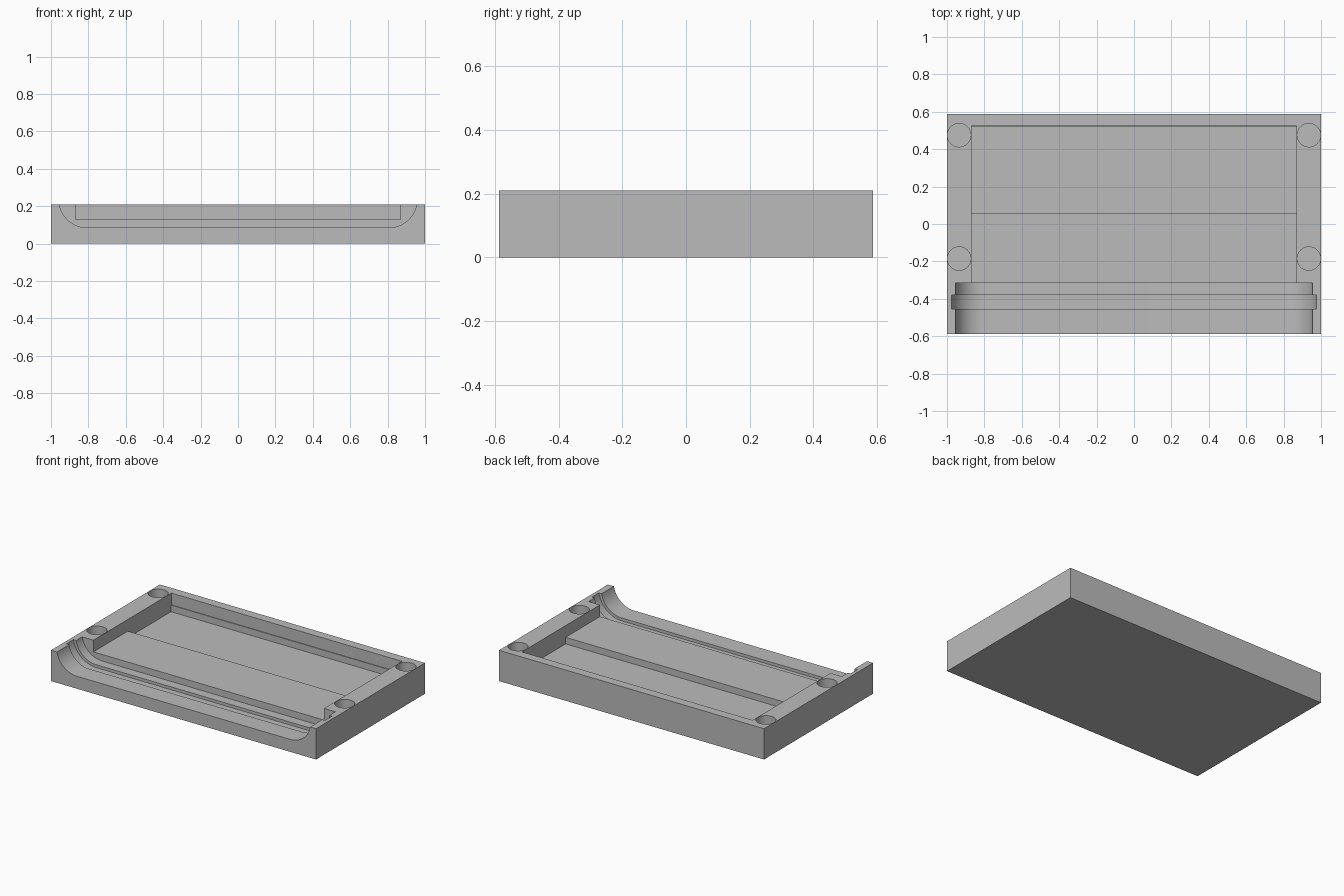
import bpy, bmesh, math
from mathutils import Vector

default = bpy.data.objects.get("Cube")
if default:
    bpy.data.objects.remove(default, do_unlink=True)

HEIGHT, HALF_DEPTH, ABOVE = 0.21, 0.587, 0.3

grey = bpy.data.materials.new("plain grey")
grey.use_nodes = True
grey.diffuse_color = (0.5, 0.5, 0.5, 1)
grey.node_tree.nodes["Principled BSDF"].inputs["Base Color"].default_value = grey.diffuse_color


def prism(name, outline, sweep):
    """Closed solid: a flat outline of 3D points swept along a vector."""
    bm = bmesh.new()
    face = bm.faces.new([bm.verts.new(p) for p in outline])
    swept = bmesh.ops.extrude_face_region(bm, geom=[face], use_keep_orig=True)
    verts = [g for g in swept["geom"] if isinstance(g, bmesh.types.BMVert)]
    bmesh.ops.translate(bm, verts=verts, vec=Vector(sweep))
    bmesh.ops.recalc_face_normals(bm, faces=bm.faces)
    mesh = bpy.data.meshes.new(name)
    bm.to_mesh(mesh)
    bm.free()
    mesh.materials.append(grey)
    obj = bpy.data.objects.new(name, mesh)
    bpy.context.collection.objects.link(obj)
    return obj


def channel(name, grow, y0, y1):
    """Wide U-shaped trough along y with rounded lower corners."""
    flat, radius, centre_z = 0.805, 0.153 + grow, 0.238
    right = [(flat + radius * math.sin(a), centre_z - radius * math.cos(a))
             for a in (math.radians(90 * i / 20) for i in range(21))]
    right.append((flat + radius, ABOVE))
    half = [(x, y0, z) for x, z in right]
    mirrored = [(-x, y0, z) for x, z in reversed(right)]
    return prism(name, half + mirrored, (0, y1 - y0, 0))


def hole(x, y):
    """Blind round pocket."""
    ring = [(x + 0.0625 * math.cos(a), y + 0.0625 * math.sin(a), 0.1)
            for a in (math.tau * i / 48 for i in range(48))]
    return prism("hole_cutter", ring, (0, 0, ABOVE - 0.1))


# Solid block
corners = [(-1, -1), (1, -1), (1, 1), (-1, 1)]
tray = prism("tray", [(x, y * HALF_DEPTH, 0) for x, y in corners], (0, 0, HEIGHT))

# Stepped main recess with a narrow ledge at the back wall
recess = [(-0.35, ABOVE), (-0.35, 0.13), (0.055, 0.13), (0.055, 0.085),
          (0.52, 0.085), (0.52, 0.13), (0.525, 0.13), (0.525, ABOVE)]
cutters = [prism("recess_cutter", [(-0.87, y, z) for y, z in recess], (1.74, 0, 0))]

# Open front trough and the deeper groove across it
cutters.append(channel("trough_cutter", 0, -0.7, -0.315))
cutters.append(channel("groove_cutter", 0.02, -0.455, -0.38))

# Four round pockets in the side rims
cutters += [hole(side * 0.935, y) for side in (-1, 1) for y in (-0.185, 0.475)]

# Cut everything out of the block
bpy.context.view_layer.objects.active = tray
for cutter in cutters:
    cutter.hide_render = True
    mod = tray.modifiers.new("cut", "BOOLEAN")
    mod.operation = "DIFFERENCE"
    mod.solver = "EXACT"
    mod.object = cutter
    bpy.ops.object.modifier_apply(modifier=mod.name)
    bpy.data.objects.remove(cutter, do_unlink=True)

bpy.ops.object.select_all(action="DESELECT")
tray.select_set(True)
bpy.ops.object.shade_smooth_by_angle(angle=math.radians(30))
